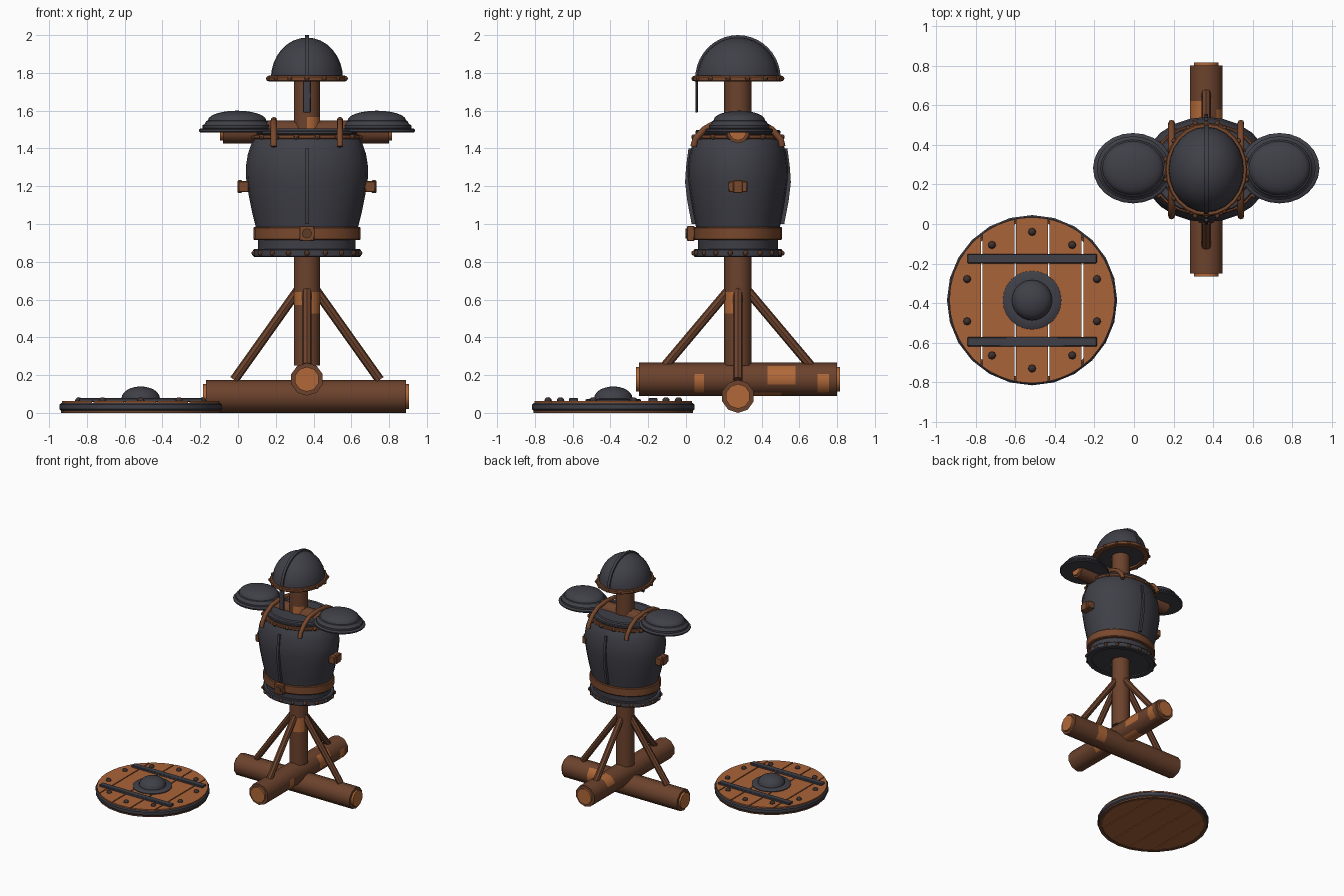
import bpy, bmesh
from math import sin, cos, pi, radians, sqrt
from mathutils import Vector, Matrix

cube = bpy.data.objects.get("Cube")
if cube:
    bpy.data.objects.remove(cube)


def material(name, *rgb):
    m = bpy.data.materials.new(name)
    m.use_nodes = True
    m.diffuse_color = (*rgb, 1)
    m.node_tree.nodes["Principled BSDF"].inputs["Base Color"].default_value = (*rgb, 1)
    return m


METAL = material("dark iron", .05, .05, .064)
BARK = material("brown bark", .15, .055, .026)
CUT = material("bare wood", .44, .14, .04)
PLANK = material("shield planks", .40, .125, .04)
LEATHER = material("leather", .19, .065, .026)
RIVET = material("iron rivets", .045, .03, .028)
BROWN_RIVET = material("bronze rivets", .11, .045, .022)

X, Y = .365, .275          # axis of the stand
SX, SY = -.515, -.385      # centre of the shield


def finish(name, bm, *mats):
    bmesh.ops.recalc_face_normals(bm, faces=bm.faces)
    me = bpy.data.meshes.new(name)
    bm.to_mesh(me)
    bm.free()
    for m in mats:
        me.materials.append(m)
    me.shade_smooth()
    me.set_sharp_from_angle(angle=radians(38))
    ob = bpy.data.objects.new(name, me)
    bpy.context.collection.objects.link(ob)
    return ob


def lathe(name, profile, centre, mat, sx=1, sy=1, steps=24, closed=False):
    """Spin an (r, z) profile around a vertical axis, with an oval scale."""
    bm = bmesh.new()
    vs = [bm.verts.new((r, 0, z)) for r, z in profile]
    es = [bm.edges.new(p) for p in zip(vs, vs[1:])]
    if closed:
        es.append(bm.edges.new((vs[-1], vs[0])))
    bmesh.ops.spin(bm, geom=vs + es, axis=(0, 0, 1), cent=(0, 0, 0),
                   angle=2 * pi, steps=steps)
    bmesh.ops.remove_doubles(bm, verts=bm.verts, dist=.0005)
    for v in bm.verts:
        v.co = Vector((v.co.x * sx + centre[0], v.co.y * sy + centre[1], v.co.z))
    return finish(name, bm, mat)


def band(name, r0, r1, z0, z1, centre, mat, sx=1, sy=1, bevel=.006):
    b = bevel
    lathe(name, [(r0, z0), (r1 - b, z0), (r1, z0 + b), (r1, z1 - b), (r1 - b, z1), (r0, z1)],
          centre, mat, sx, sy, closed=True)


def log(name, a, b, r, mat=BARK, up=(0, 0, 1), sides=10, patches=()):
    """Round timber from a to b; patches (start, end, direction) show bare wood."""
    a, b, up = Vector(a), Vector(b), Vector(up)
    axis = (b - a).normalized()
    side = axis.cross(up).normalized()
    up = side.cross(axis)
    cuts = sorted({0, 1} | {t for p in patches for t in p[:2]})
    bm = bmesh.new()
    rings = []
    for t in cuts:
        c = a.lerp(b, t)
        rings.append([bm.verts.new(c + r * (cos(k * 2 * pi / sides) * up + sin(k * 2 * pi / sides) * side))
                      for k in range(sides)])
    for i, (lo, hi) in enumerate(zip(rings, rings[1:])):
        mid = (cuts[i] + cuts[i + 1]) / 2
        for k in range(sides):
            j = (k + 1) % sides
            f = bm.faces.new((lo[k], lo[j], hi[j], hi[k]))
            ang = (k + .5) * 2 * pi / sides
            out = cos(ang) * up + sin(ang) * side
            f.material_index = int(any(s < mid < e and out.dot(Vector(d).normalized()) > .79
                                       for s, e, d in patches))
    bm.faces.new(rings[0])
    bm.faces.new(rings[-1])
    return finish(name, bm, mat, CUT)


def capped_log(name, a, b, r, patches=()):
    log(name, a, b, r, patches=patches)
    a, b = Vector(a), Vector(b)
    d = (b - a).normalized() * .016
    log(name + "_cut_start", a - d, a, r * .75, CUT)
    log(name + "_cut_end", b, b + d, r * .75, CUT)


def prism(name, pts, push, mat):
    bm = bmesh.new()
    f = bm.faces.new([bm.verts.new(p) for p in pts])
    new = bmesh.ops.extrude_face_region(bm, geom=[f])["geom"]
    bmesh.ops.translate(bm, vec=push, verts=[v for v in new if isinstance(v, bmesh.types.BMVert)])
    return finish(name, bm, mat)


def box(name, centre, size, mat, bevel=.004):
    bm = bmesh.new()
    bmesh.ops.create_cube(bm, size=1, matrix=Matrix.Translation(centre) @ Matrix.Diagonal((*size, 1)))
    bmesh.ops.bevel(bm, geom=bm.edges[:], offset=bevel, segments=1, affect='EDGES')
    return finish(name, bm, mat)


def rivets(name, n, rx, ry, z, centre, size, mat, start=pi / 2):
    bm = bmesh.new()
    for k in range(n):
        a = start + k * 2 * pi / n
        p = (centre[0] + rx * cos(a), centre[1] + ry * sin(a), z)
        bmesh.ops.create_uvsphere(bm, u_segments=8, v_segments=6, radius=size,
                                  matrix=Matrix.Translation(p))
    return finish(name, bm, mat)


def dome(r, z0, h, n=8):
    return [(r * cos(k * pi / 2 / n), z0 + h * sin(k * pi / 2 / n)) for k in range(n + 1)]


C = (X, Y)
# Timber stand
capped_log("base_log_side", (-.17, Y, .0875), (.89, Y, .0875), .0875,
           [(.7, .78, (0, 1, 0))])
capped_log("base_log_front", (X, -.25, .178), (X, .80, .178), .0875,
           [(.65, .79, (1, 0, .1)), (.28, .33, (1, 0, -.6)), (.90, .96, (1, 0, -.2)),
            (.74, .83, (-.7, 0, 1)), (.55, .72, (0, 0, -1))])
log("post", (X, Y, .25), (X, Y, 1.78), .073, up=(0, -1, 0),
    patches=[(.21, .255, (-1, -1, 0)), (.80, .86, (.4, -1, 0)), (.18, .255, (1, -1, 0))])
capped_log("arm_bar", (-.08, Y, 1.488), (.80, Y, 1.488), .061)
for s, tag in ((-1, "a"), (1, "b")):
    log("side_brace_" + tag, (X + s * .04, Y, .66), (X + s * .385, Y, .175), .025, up=(0, 1, 0), sides=8)
    log("front_brace_" + tag, (X, Y + s * .04, .66), (X, Y + s * .385, .25), .025, up=(1, 0, 0), sides=8)

# Breastplate and skirt, an oval turning
OVAL = dict(sx=1, sy=.82)
lathe("breastplate", [(0, .835), (.258, .835), (.258, .92), (.270, .98), (.290, 1.06), (.308, 1.15),
                      (.322, 1.24), (.324, 1.30), (.313, 1.37), (.285, 1.45), (.225, 1.505), (0, 1.505)],
      C, METAL, **OVAL)
band("skirt_rim", .24, .285, .825, .868, C, METAL, **OVAL)
band("belt", .24, .284, .915, .985, C, LEATHER, **OVAL)
band("collar_rim", .25, .290, 1.448, 1.474, C, LEATHER, **OVAL)
band("collar_plate", .20, .275, 1.474, 1.497, C, METAL, **OVAL)
rivets("skirt_rivets", 18, .284, .233, .846, C, .014, BROWN_RIVET)
rivets("collar_rivets", 16, .288, .238, 1.461, C, .014, BROWN_RIVET, pi / 16)

# Central ridges, front and back
OUTER = [(.245, 1.0), (.268, 1.12), (.280, 1.22), (.275, 1.30), (.262, 1.4)]
for s, tag in ((-1, "front"), (1, "back")):
    pts = OUTER + [(y - .025, z) for y, z in reversed(OUTER)]
    prism("ridge_" + tag, [(X - .01, Y + s * y, z) for y, z in pts], (.02, 0, 0), METAL)

# Belt buckle
box("buckle", (X, .025, .95), (.08, .04, .08), LEATHER)
log("buckle_stud", (X, .01, .95), (X, -.003, .95), .027, BROWN_RIVET, sides=8)

# Side clasps, shoulder straps and pauldrons
for s, tag in ((-1, "right"), (1, "left")):
    box("clasp_" + tag, (X + s * .335, Y, 1.198), (.055, .10, .058), LEATHER)
    box("clasp_pin_" + tag, (X + s * .355, Y, 1.198), (.024, .05, .068), LEATHER)
    cu = bpy.data.curves.new("shoulder_strap_" + tag, 'CURVE')
    cu.dimensions, cu.bevel_depth, cu.bevel_resolution = '3D', .017, 2
    cu.use_fill_caps = True
    path = [(-.235, 1.41), (-.225, 1.45), (-.18, 1.50), (-.11, 1.54), (0, 1.55),
            (.11, 1.54), (.18, 1.50), (.225, 1.45), (.235, 1.41)]
    sp = cu.splines.new('POLY')
    sp.points.add(len(path) - 1)
    for p, (y, z) in zip(sp.points, path):
        p.co = (X + s * .175, Y + y, z, 1)
    cu.materials.append(LEATHER)
    bpy.context.collection.objects.link(bpy.data.objects.new(cu.name, cu))
    lathe("pauldron_" + tag, [(0, 1.487), (.195, 1.485), (.202, 1.491), (.202, 1.499), (.195, 1.505),
                              (.183, 1.507), (.183, 1.522), (.170, 1.53), (.163, 1.545)]
          + dome(.155, 1.548, .052, 6), (X + s * .37, .282), METAL, 1, .88)

# Helmet
HELM = dict(sx=.88, sy=1)
lathe("helmet", [(0, 1.765)] + dome(.217, 1.77, .217), C, METAL, **HELM)
band("helmet_brim", .19, .236, 1.755, 1.785, C, LEATHER, **HELM)
rivets("helmet_rivets", 14, .208, .232, 1.77, C, .014, BROWN_RIVET, pi / 14)
prism("helmet_crest", [(X - .011, Y + .226 * cos(k * pi / 20), 1.77 + .23 * sin(k * pi / 20))
                       for k in range(21)], (.022, 0, 0), METAL)
box("nose_guard", (X, .056, 1.68), (.042, .014, .18), METAL)

# Round shield lying flat: five planks with narrow gaps
S = (SX, SY)
R = .418
for i in range(5):
    x0 = max(-R, (i - 2.5) * .17 + .004)
    x1 = min(R, (i - 1.5) * .17 - .004)
    xs = [x0 + (x1 - x0) * (1 - cos(k * pi / 8)) / 2 for k in range(9)]
    arc = [(x, sqrt(max(0, R * R - x * x))) for x in xs]
    outline = arc + [(x, -y) for x, y in reversed(arc) if y > .001]
    prism("shield_plank_%d" % (i + 1), [(SX + x, SY + y, .004) for x, y in outline], (0, 0, .058), PLANK)
band("shield_rim", .408, .430, .012, .052, S, METAL, bevel=.008)
lathe("shield_rim_base", [(.395, 0), (.422, 0), (.422, .014), (.395, .014)], S, BARK, closed=True)
for s, tag in ((-1, "front"), (1, "back")):
    box("shield_bar_" + tag, (SX, SY + s * .21, .068), (.655, .048, .02), METAL)
lathe("shield_boss", [(0, .055), (.148, .055), (.148, .068), (.14, .074), (.105, .076)]
      + dome(.102, .076, .064, 6), S, METAL)
rivets("shield_rivets", 10, .345, .345, .063, S, .02, RIVET)
